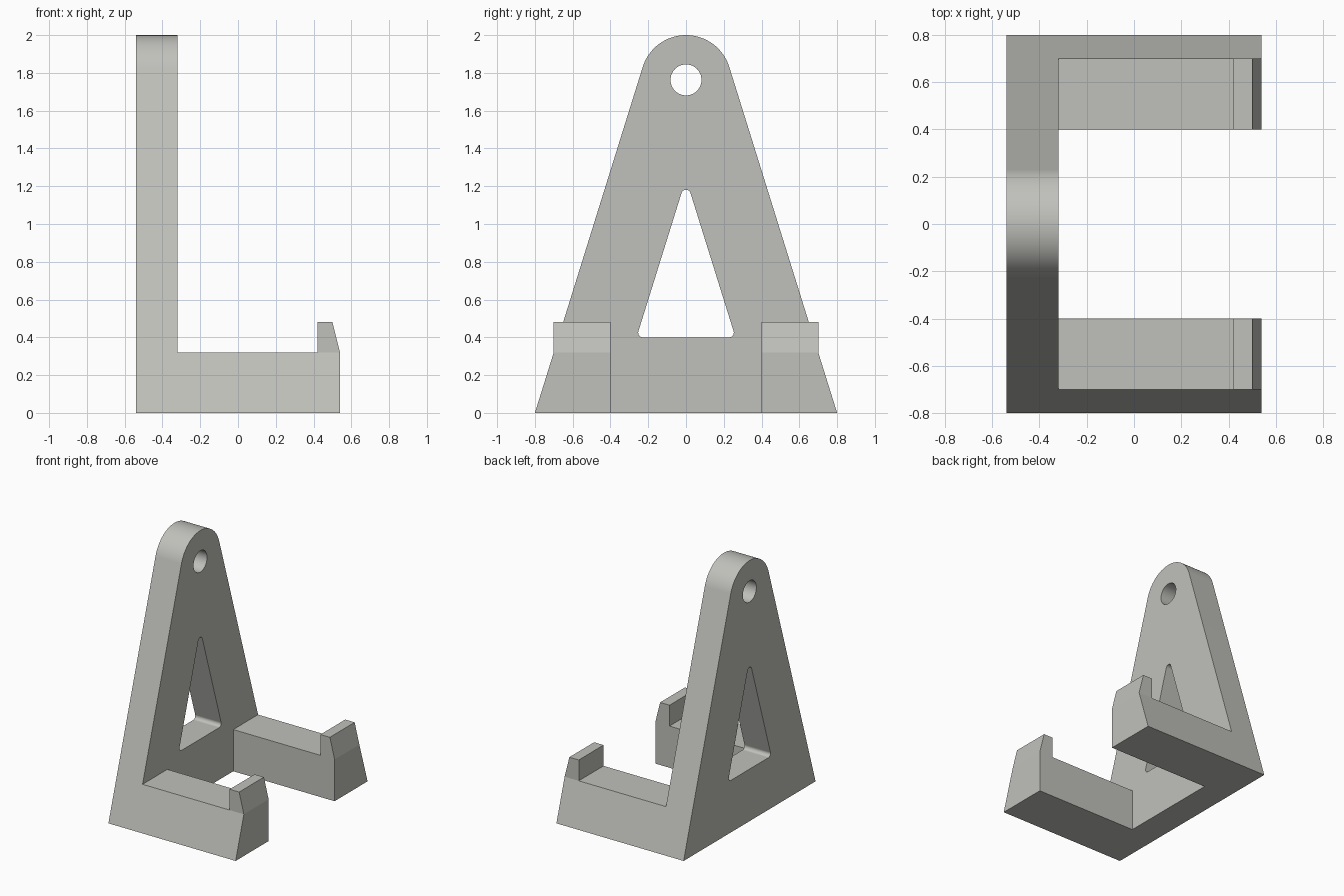
import bpy, bmesh, math
from mathutils import Vector

if "Cube" in bpy.data.objects:
    bpy.data.objects.remove(bpy.data.objects["Cube"])

grey = bpy.data.materials.new("light grey")
grey.diffuse_color = (0.53, 0.53, 0.50, 1)
grey.use_nodes = True
grey.node_tree.nodes["Principled BSDF"].inputs["Base Color"].default_value = grey.diffuse_color

BACK, FACE, TIP = -0.54, -0.32, 0.54     # plate back, plate face, hook tip (x)
TOP_Z, TOP_R = 1.76, 0.24                # rounded head of the plate
# Angle at which the sloping edge touches the rounded head
TILT = math.acos(TOP_R / math.hypot(0.8, TOP_Z)) - math.atan2(TOP_Z, 0.8)


def make_object(name, bm):
    bmesh.ops.recalc_face_normals(bm, faces=bm.faces)
    mesh = bpy.data.meshes.new(name)
    bm.to_mesh(mesh)
    bm.free()
    mesh.materials.append(grey)
    obj = bpy.data.objects.new(name, mesh)
    bpy.context.collection.objects.link(obj)
    return obj


def prism(name, outline, x0, x1):
    """Extrude a (y, z) outline along x."""
    bm = bmesh.new()
    face = bm.faces.new([bm.verts.new((x0, y, z)) for y, z in outline])
    new = bmesh.ops.extrude_face_region(bm, geom=[face])["geom"]
    bmesh.ops.translate(bm, vec=(x1 - x0, 0, 0),
                        verts=[v for v in new if isinstance(v, bmesh.types.BMVert)])
    return make_object(name, bm)


def arc(cy, cz, r, a0, a1, n):
    return [(cy + r * math.cos(a0 + (a1 - a0) * i / n),
             cz + r * math.sin(a0 + (a1 - a0) * i / n)) for i in range(n + 1)]


def rounded(corners, r, n=12):
    """Round every corner of a counter-clockwise outline."""
    pts = []
    for i, c in enumerate(corners):
        c = Vector(c)
        u = (Vector(corners[i - 1]) - c).normalized()
        v = (Vector(corners[(i + 1) % len(corners)]) - c).normalized()
        half = u.angle(v) / 2
        m = c + (u + v).normalized() * r / math.sin(half)
        mid = math.atan2(-(u + v).y, -(u + v).x)
        sweep = math.pi / 2 - half
        pts += arc(m.x, m.y, r, mid - sweep, mid + sweep, n)
    return pts


def combine(target, other, operation):
    mod = target.modifiers.new(operation.lower(), 'BOOLEAN')
    mod.operation, mod.solver, mod.object = operation, 'EXACT', other
    bpy.context.view_layer.objects.active = target
    bpy.ops.object.modifier_apply(modifier=mod.name)
    bpy.data.objects.remove(other)


# Back plate: sloping sides meeting a rounded head
bracket = prism("bracket", [(-0.8, 0), (0.8, 0)]
                + arc(0, TOP_Z, TOP_R, TILT, math.pi - TILT, 32), BACK, FACE)

# Arms: side profile (x, z) with an upturned hook, outer side following the slope
shoulder = 0.32
outer_top = 0.8 - shoulder * math.tan(TILT)
lower = [(FACE - 0.1, 0), (TIP, 0), (TIP, shoulder), (0.42, shoulder), (FACE - 0.1, shoulder)]
hook = [(0.42, shoulder), (TIP, shoulder), (0.50, 0.48), (0.42, 0.48)]


def arm(name, side):
    bm = bmesh.new()
    cache = {}

    def vert(x, y, z):
        key = (x, y, z)
        if key not in cache:
            cache[key] = bm.verts.new((x, side * y, z))
        return cache[key]

    shared = {(0.42, shoulder), (TIP, shoulder)}
    for profile in (lower, hook):
        inner = [vert(x, 0.4, z) for x, z in profile]
        outer = [vert(x, 0.8 if z == 0 else outer_top, z) for x, z in profile]
        bm.faces.new(inner)
        bm.faces.new(outer)
        for i in range(len(profile)):
            j = (i + 1) % len(profile)
            if {profile[i], profile[j]} != shared:
                bm.faces.new((inner[i], inner[j], outer[j], outer[i]))
    return make_object(name, bm)


for side, label in ((-1, "front_arm"), (1, "back_arm")):
    combine(bracket, arm(label, side), 'UNION')

# Hanging hole and triangular window
hole = prism("hole_cutter", arc(0, TOP_Z + 0.003, 0.082, 0, math.tau, 48)[:-1], -0.7, -0.2)
combine(bracket, hole, 'DIFFERENCE')
window = prism("window_cutter",
               rounded([(-0.262, 0.4), (0.262, 0.4), (0, 1.24)], 0.025), -0.7, -0.2)
combine(bracket, window, 'DIFFERENCE')

# Smooth the curves, keep the bends crisp
bpy.ops.object.select_all(action='DESELECT')
bracket.select_set(True)
bpy.context.view_layer.objects.active = bracket
bpy.ops.object.shade_smooth_by_angle(angle=math.radians(13))
weighted = bracket.modifiers.new("even_shading", 'WEIGHTED_NORMAL')
weighted.keep_sharp = True
